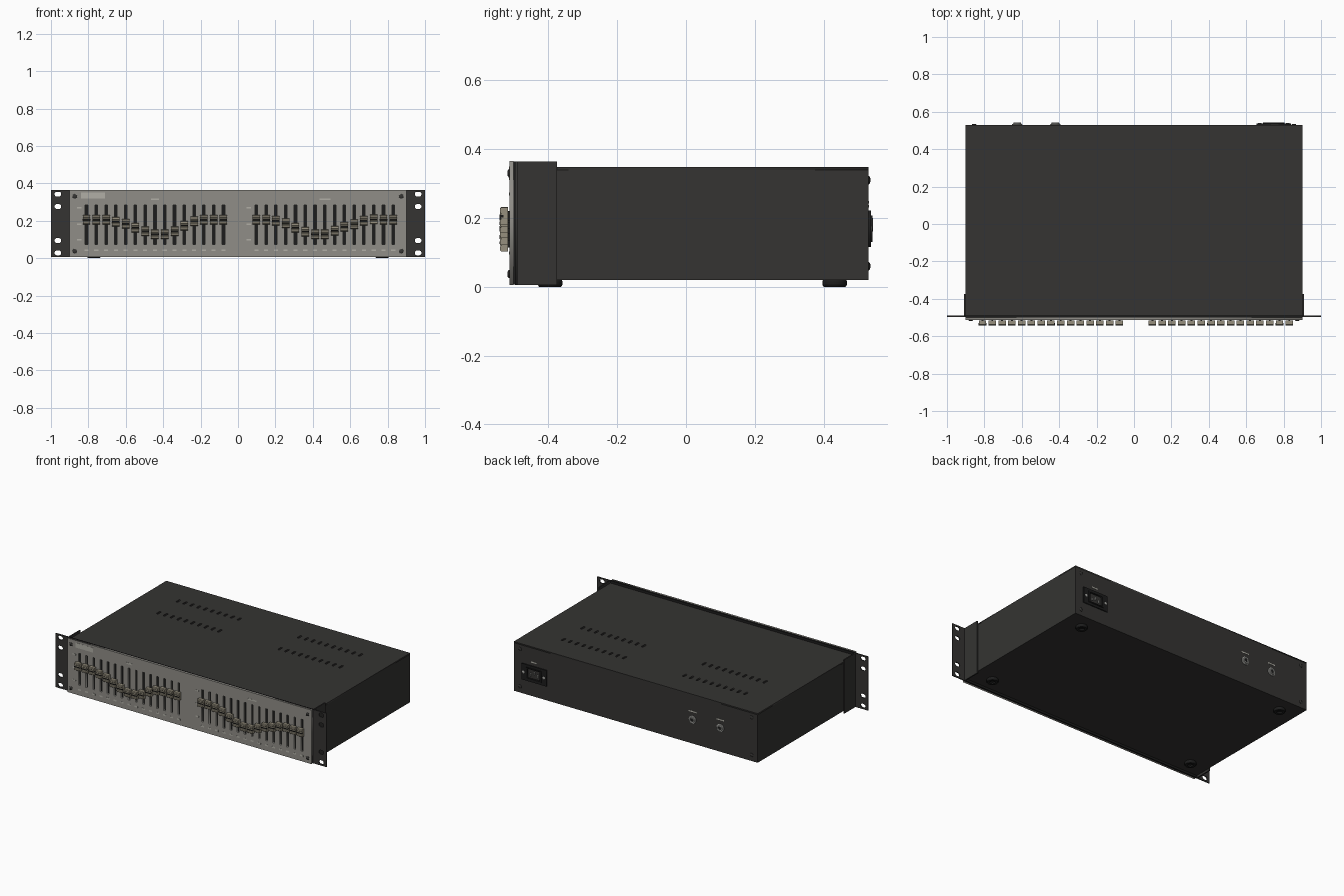
import bpy, bmesh, math
from mathutils import Matrix, Vector

if "Cube" in bpy.data.objects:
    bpy.data.objects.remove(bpy.data.objects["Cube"])


def material(name, rgb):
    m = bpy.data.materials.new(name)
    m.diffuse_color = (*rgb, 1)
    m.use_nodes = True
    m.node_tree.nodes["Principled BSDF"].inputs["Base Color"].default_value = m.diffuse_color
    return m


DARK = material("dark_metal", (0.035, 0.034, 0.032))
BLACK = material("black_plastic", (0.012, 0.012, 0.012))
PANEL = material("brushed_grey", (0.28, 0.27, 0.245))
KNOB = material("knob_beige", (0.31, 0.28, 0.21))
PRINT = material("pale_print", (0.44, 0.43, 0.38))
STEEL = material("steel", (0.4, 0.4, 0.38))


def finish(name, bm, mat, bevel=0.0, smooth=False):
    bmesh.ops.recalc_face_normals(bm, faces=bm.faces)
    me = bpy.data.meshes.new(name)
    bm.to_mesh(me)
    bm.free()
    me.materials.append(mat)
    ob = bpy.data.objects.new(name, me)
    bpy.context.collection.objects.link(ob)
    if bevel:
        b = ob.modifiers.new("bevel", 'BEVEL')
        b.width, b.segments = bevel, 2
    if smooth:
        bpy.ops.object.select_all(action='DESELECT')
        ob.select_set(True)
        bpy.context.view_layer.objects.active = ob
        bpy.ops.object.shade_smooth_by_angle()
    return ob


def boxes(name, items, mat, bevel=0.0):
    """items: (x0, x1, y0, y1, z0, z1) extents"""
    bm = bmesh.new()
    for x0, x1, y0, y1, z0, z1 in items:
        mx = Matrix.Translation(((x0 + x1) / 2, (y0 + y1) / 2, (z0 + z1) / 2))
        bmesh.ops.create_cube(bm, size=1, matrix=mx @ Matrix.Diagonal((x1 - x0, y1 - y0, z1 - z0, 1)))
    return finish(name, bm, mat, bevel)


def turned(name, profile, places, mat, axis=(0, 0, 1), n=24):
    """spin an (r, h) profile around axis at each place"""
    bm = bmesh.new()
    rot = Vector((0, 0, 1)).rotation_difference(Vector(axis)).to_matrix()
    for p in places:
        rings = [[bm.verts.new(Vector(p) + rot @ Vector((r * math.cos(2 * math.pi * i / n),
                  r * math.sin(2 * math.pi * i / n), h))) for i in range(n)] for r, h in profile]
        for a, b in zip(rings, rings[1:]):
            for i in range(n):
                bm.faces.new((a[i], a[(i + 1) % n], b[(i + 1) % n], b[i]))
        bm.faces.new(rings[0])
        bm.faces.new(rings[-1])
    return finish(name, bm, mat, smooth=True)


def slot(cx, cy, w, h, n=6):
    """stadium outline; equal rounding on the shorter side"""
    r = min(w, h) / 2
    pts = []
    for k in range(4 * n):
        a = 2 * math.pi * (k + 0.5) / (4 * n)
        c, s = math.cos(a), math.sin(a)
        pts.append((cx + r * c + math.copysign(w / 2 - r, c), cy + r * s + math.copysign(h / 2 - r, s)))
    return pts


def rect(x0, x1, y0, y1):
    return [(x0, y0), (x1, y0), (x1, y1), (x0, y1)]


def plate(name, outlines, thick, at, mat, upright=True):
    """flat plate with holes, as a filled 2D curve turned into a mesh"""
    cu = bpy.data.curves.new(name, 'CURVE')
    cu.dimensions, cu.fill_mode, cu.extrude = '2D', 'BOTH', thick / 2
    for pts in outlines:
        sp = cu.splines.new('POLY')
        sp.points.add(len(pts) - 1)
        for q, (x, y) in zip(sp.points, pts):
            q.co = (x, y, 0, 1)
        sp.use_cyclic_u = True
    tmp = bpy.data.objects.new(name + "_outline", cu)
    bpy.context.collection.objects.link(tmp)
    me = bpy.data.meshes.new_from_object(tmp.evaluated_get(bpy.context.evaluated_depsgraph_get()))
    bm = bmesh.new()
    bm.from_mesh(me)
    bpy.data.objects.remove(tmp)
    bpy.data.meshes.remove(me)
    bmesh.ops.remove_doubles(bm, verts=bm.verts, dist=1e-5)
    rot = Matrix.Rotation(math.pi / 2, 4, 'X') if upright else Matrix.Identity(4)
    bmesh.ops.transform(bm, matrix=Matrix.Translation(at) @ rot, verts=bm.verts)
    return finish(name, bm, mat)


# chassis with a vented lid
boxes("chassis", [(-0.9, 0.9, -0.497, 0.53, 0.02, 0.34)], DARK)
vents = [slot(s + 0.05 * i, y, 0.014, 0.04) for s in (-0.675, 0.22) for y in (0.13, 0.335) for i in range(10)]
plate("vented_lid", [rect(-0.9, 0.9, -0.497, 0.53)] + vents, 0.008, (0, 0, 0.344), DARK, upright=False)

# rack brackets: pierced ear plus side flange
for side, sx in (("left", -1), ("right", 1)):
    holes = [slot(sx * 0.963, z, 0.036, 0.026) for z in (0.028, 0.094, 0.276, 0.342)]
    plate("rack_ear_" + side, [rect(*sorted((sx * 0.9, sx)), 0.005, 0.364)] + holes, 0.007,
          (0, -0.4935, 0), DARK)
    boxes("bracket_flange_" + side, [(*sorted((sx * 0.9, sx * 0.908)), -0.497, -0.375, 0.005, 0.364)], DARK)

# front panel with fader slots, dark backing behind
xs = [s + 0.0523 * i for s in (-0.81, 0.098) for i in range(15)]
plate("front_panel", [rect(-0.9, 0.9, 0.005, 0.365)] + [rect(x - 0.007, x + 0.007, 0.072, 0.285) for x in xs],
      0.012, (0, -0.507, 0), PANEL)
boxes("panel_backing", [(-0.9, 0.9, -0.502, -0.49, 0.006, 0.364)], BLACK)

# faders: stem, grooved cap and pointer line
levels = [.205, .205, .205, .195, .184, .163, .144, .128, .128, .144, .174, .198, .205, .205, .205,
          .205, .205, .2, .187, .163, .142, .128, .128, .147, .168, .182, .2, .207, .205, .205]
cap = [(-.517, -.025), (-.537, -.025), (-.541, -.021), (-.541, -.012), (-.538, -.009), (-.538, -.006),
       (-.541, -.003)]
cap = cap + [(y, -z) for y, z in reversed(cap)]
bm = bmesh.new()
for x, z in zip(xs, levels):
    f = bm.faces.new([bm.verts.new((x - 0.02, py, z + pz)) for py, pz in cap])
    ext = bmesh.ops.extrude_face_region(bm, geom=[f], use_keep_orig=True)
    bmesh.ops.translate(bm, vec=(0.04, 0, 0), verts=[v for v in ext["geom"] if isinstance(v, bmesh.types.BMVert)])
finish("fader_caps", bm, KNOB)
boxes("fader_stems", [(x - 0.005, x + 0.005, -0.52, -0.5, z - 0.014, z + 0.014) for x, z in zip(xs, levels)], BLACK)
boxes("fader_pointer_lines", [(x - 0.0202, x + 0.0202, -0.5416, -0.53, z - 0.003, z + 0.003)
                              for x, z in zip(xs, levels)], BLACK)

# blank printed marks on the front
marks = [(-0.84, -0.71, 0.318, 0.35), (-0.465, -0.423, 0.31, 0.32), (0.435, 0.495, 0.31, 0.32)]
marks += [(x - 0.011, x + 0.011, 0.037, 0.047) for x in xs]
marks += [(x - 0.012, x + 0.012, z - 0.004, z + 0.004) for x in (-0.85, 0.058) for z in (0.098, 0.182, 0.27)]
boxes("front_marks", [(a, b, -0.5138, -0.51, c, d) for a, b, c, d in marks], PRINT)

# screws front and rear
dome = [(0.012, 0), (0.012, 0.002), (0.008, 0.005), (0.005, 0.0055), (0.005, 0.003)]
turned("front_screws", dome, [(x, -0.513, z) for x in (-0.873, 0.873) for z in (0.037, 0.33)], DARK, (0, -1, 0), 16)
turned("rear_screws", dome, [(x, 0.53, z) for x in (-0.855, 0.855) for z in (0.06, 0.31)], DARK, (0, 1, 0), 16)

# feet with recessed centres
turned("feet", [(0.033, 0.021), (0.036, 0.016), (0.036, 0.006), (0.032, 0), (0.017, 0), (0.015, 0.009)],
       [(x, y, 0) for x in (-0.77, 0.77) for y in (-0.395, 0.432)], BLACK)

# rear signal jacks
jacks = [(x, 0.53, 0.18) for x in (-0.625, -0.42)]
turned("jack_collars", [(0.026, 0), (0.026, 0.005), (0.02, 0.007), (0.02, 0.014), (0.012, 0.014), (0.012, 0.003)],
       jacks, STEEL, (0, 1, 0))
turned("jack_sockets", [(0.012, 0.002), (0.012, 0.006)], jacks, BLACK, (0, 1, 0))
boxes("rear_marks", [(x - 0.028, x + 0.028, 0.529, 0.5315, 0.23, 0.238) for x in (-0.625, -0.42)]
      + [(0.732, 0.772, 0.529, 0.5315, 0.242, 0.25)], PRINT)

# power inlet: flange, raised rim, recess and three pins
plate("inlet_flange", [rect(0.655, 0.84, 0.115, 0.222), rect(0.7, 0.795, 0.137, 0.2)], 0.008, (0, 0.533, 0), BLACK)
plate("inlet_rim", [rect(0.69, 0.805, 0.13, 0.207), rect(0.7, 0.795, 0.137, 0.2)], 0.012, (0, 0.536, 0), BLACK)
boxes("inlet_pins", [(x - 0.003, x + 0.003, 0.529, 0.538, z - 0.009, z + 0.009)
                     for x, z in ((0.722, 0.162), (0.7475, 0.175), (0.773, 0.162))], STEEL)
turned("inlet_screws", [(0.009, 0), (0.009, 0.002), (0.005, 0.004)],
       [(x, 0.537, 0.168) for x in (0.672, 0.823)], STEEL, (0, 1, 0), 16)
